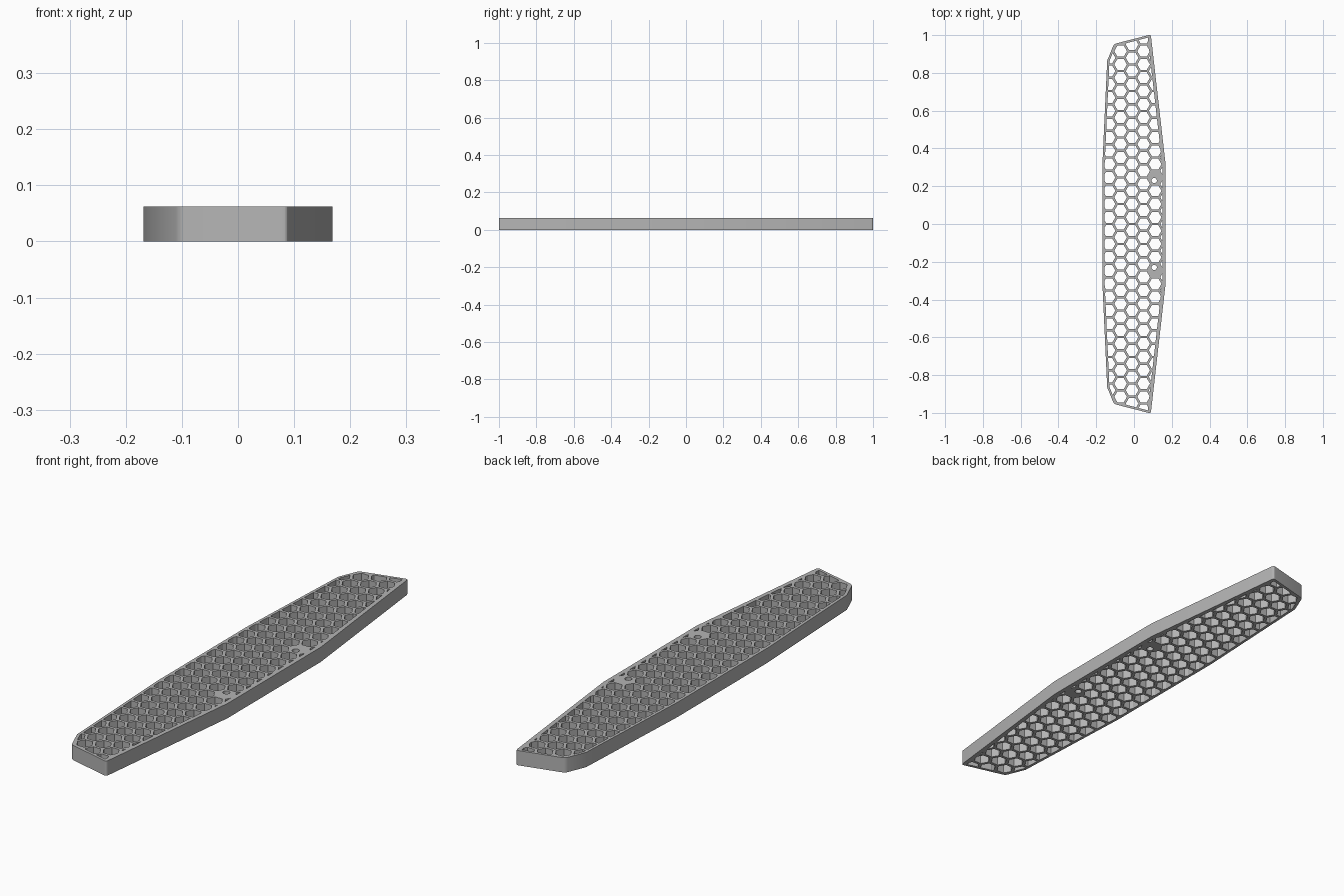
import bpy, bmesh, math
from mathutils import Vector

if "Cube" in bpy.data.objects:
    bpy.data.objects.remove(bpy.data.objects["Cube"], do_unlink=True)

HEIGHT = 0.062
PITCH = 0.0704           # hexagon spacing along y
COLUMN = PITCH * math.sqrt(3) / 2
HEX_RADIUS = 0.0335
CENTRE_X = -0.01

# Outer outline, back half mirrored to the front, counter-clockwise
half = [(0.168, 0.31), (0.089, 1.003), (-0.106, 0.953), (-0.142, 0.865), (-0.168, 0.3)]
outline = [Vector(p) for p in half] + [Vector((x, -y)) for x, y in reversed(half)]


def ngon(cx, cy, radius, sides):
    return [Vector((cx + radius * math.cos(math.tau * i / sides),
                    cy + radius * math.sin(math.tau * i / sides))) for i in range(sides)]


def clip(poly, a, b, margin):
    """Keep the part of poly lying at least margin inside edge a-b."""
    d = (b - a).normalized()
    normal = Vector((-d.y, d.x))
    result = []
    for i, q in enumerate(poly):
        p = poly[i - 1]
        sp, sq = (p - a).dot(normal) - margin, (q - a).dot(normal) - margin
        if sp * sq < 0:
            result.append(p.lerp(q, sp / (sp - sq)))
        if sq >= 0:
            result.append(q)
    return result


def area(poly):
    return abs(sum(poly[i - 1].cross(p) for i, p in enumerate(poly))) / 2


def rounded(poly, size):
    """Round the four end corners of the outline."""
    result = []
    for i, p in enumerate(poly):
        if abs(p.y) < 0.9:
            result.append(p)
            continue
        a = p + (poly[i - 1] - p).normalized() * size
        b = p + (poly[(i + 1) % len(poly)] - p).normalized() * size
        for k in range(6):
            t = k / 5
            result.append(a.lerp(p, t).lerp(p.lerp(b, t), t))
    return result


# Honeycomb openings trimmed to the rim
loops = [rounded(outline, 0.012)]
for col in range(-3, 4):
    x = CENTRE_X + col * COLUMN
    shift = 0 if col % 2 else 0.5
    for row in range(-15, 16):
        y = (row + shift) * PITCH
        if col == 2 and abs(abs(y) - 3.5 * PITCH) < 0.01:
            continue                      # solid cells around the screw holes
        cell = ngon(x, y, HEX_RADIUS, 6)
        for i, b in enumerate(outline):
            a = outline[i - 1]
            margin = 0.018 if (a.x + b.x) / 2 > 0.1 else 0.012
            cell = clip(cell, a, b, margin)
        if len(cell) > 2 and area(cell) > 0.00004:
            loops.append(cell)

# Screw holes
for side in (1, -1):
    loops.append(ngon(0.107, side * 0.23, 0.014, 24))

# Filled, extruded profile
curve = bpy.data.curves.new("honeycomb_plate", 'CURVE')
curve.dimensions = '2D'
curve.fill_mode = 'BOTH'
curve.extrude = HEIGHT / 2
for loop in loops:
    spline = curve.splines.new('POLY')
    spline.points.add(len(loop) - 1)
    for point, p in zip(spline.points, loop):
        point.co = (p.x, p.y, 0, 1)
    spline.use_cyclic_u = True
plate = bpy.data.objects.new("honeycomb_plate", curve)
bpy.context.collection.objects.link(plate)
bpy.ops.object.select_all(action='DESELECT')
plate.select_set(True)
bpy.context.view_layer.objects.active = plate
bpy.ops.object.convert(target='MESH')
plate = bpy.context.object

# Weld the caps to the walls and stand the plate on the ground
bm = bmesh.new()
bm.from_mesh(plate.data)
bmesh.ops.remove_doubles(bm, verts=bm.verts, dist=0.00005)
bmesh.ops.translate(bm, verts=bm.verts, vec=(0, 0, HEIGHT / 2))
bmesh.ops.recalc_face_normals(bm, faces=bm.faces)
bm.to_mesh(plate.data)
bm.free()

# Material and shading
grey = bpy.data.materials.new("plain_grey")
grey.use_nodes = True
colour = (0.46, 0.46, 0.46, 1)
grey.diffuse_color = colour
grey.node_tree.nodes["Principled BSDF"].inputs["Base Color"].default_value = colour
plate.data.materials.clear()
plate.data.materials.append(grey)
bpy.ops.object.shade_smooth_by_angle(angle=math.radians(20))
